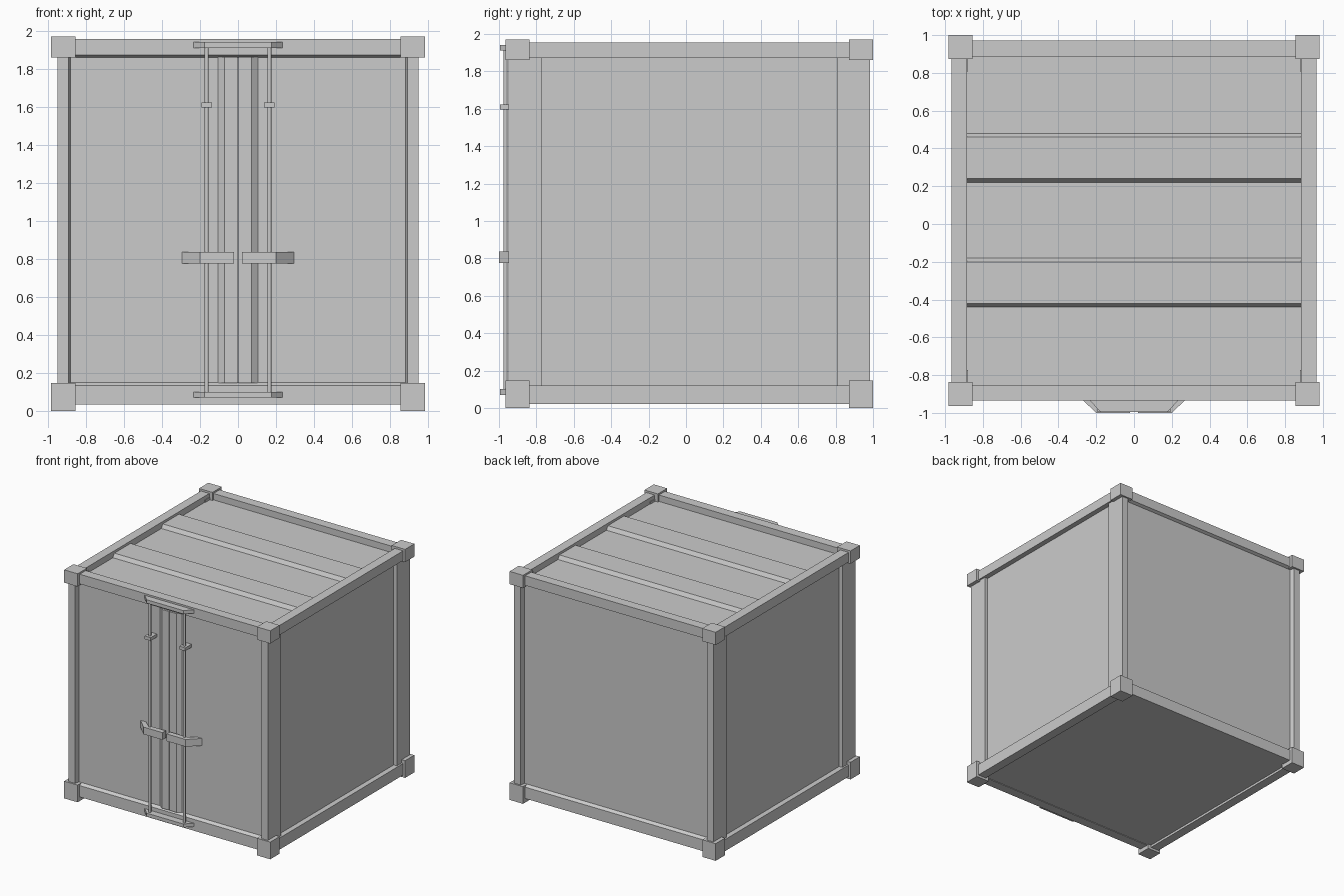
import bpy
import bmesh
import math
from mathutils import Vector

if "Cube" in bpy.data.objects:
    bpy.data.objects.remove(bpy.data.objects["Cube"], do_unlink=True)

MID = 0.0175  # middle of the container body along y

grey = bpy.data.materials.new("container grey")
grey.use_nodes = True
COLOUR = (0.6, 0.6, 0.6, 1)
grey.diffuse_color = COLOUR
grey.node_tree.nodes["Principled BSDF"].inputs["Base Color"].default_value = COLOUR


def finish(name, bm):
    bmesh.ops.recalc_face_normals(bm, faces=bm.faces)
    mesh = bpy.data.meshes.new(name)
    bm.to_mesh(mesh)
    bm.free()
    mesh.materials.append(grey)
    obj = bpy.data.objects.new(name, mesh)
    bpy.context.collection.objects.link(obj)
    return obj


def prism(name, profile, axis, start, end):
    """Extrude a 2D profile along an axis; profile is in the other two axes, in order."""
    bm = bmesh.new()
    verts = []
    for a, b in profile:
        p = [a, b]
        p.insert(axis, start)
        verts.append(bm.verts.new(p))
    face = bm.faces.new(verts)
    step = Vector((0, 0, 0))
    step[axis] = end - start
    new = bmesh.ops.extrude_face_region(bm, geom=[face])["geom"]
    bmesh.ops.translate(bm, vec=step, verts=[v for v in new if isinstance(v, bmesh.types.BMVert)])
    return finish(name, bm)


def box(name, x, y, z):
    return prism(name, [(x[0], y[0]), (x[1], y[0]), (x[1], y[1]), (x[0], y[1])], 2, *z)


def span(side, inner, outer, mid=0.0):
    return sorted((mid + side * inner, mid + side * outer))


SIDES = ((1, "left"), (-1, "right"))
ENDS = ((-1, "front"), (1, "back"))

# Body: recessed walls and floor
box("body_walls", (-0.92, 0.92), (MID - 0.928, MID + 0.928), (0.04, 1.9))

# Roof sheet with two raised ribs
LOW, HIGH = 1.9, 1.932
roof = [(-0.86, LOW - 0.03), (-0.86, LOW)]
for y in (-0.31, 0.35):
    roof += [(y - 0.13, LOW), (y - 0.11, HIGH), (y + 0.11, HIGH), (y + 0.13, LOW)]
roof += [(0.89, LOW), (0.89, LOW - 0.03)]
prism("roof_panel", roof, 0, -0.89, 0.89)

# Side rails
for s, side in SIDES:
    for level, z in (("bottom", (0.02, 0.12)), ("top", (1.87, 1.953))):
        box(f"{side}_{level}_rail", span(s, 0.885, 0.965), (MID - 0.9, MID + 0.9), z)

# End rails with a sloped edge facing the wall
for e, end in ENDS:
    inner, wall, outer = (MID + e * d for d in (0.87, 0.928, 0.953))
    prism(f"{end}_bottom_rail",
          [(inner, 0.035), (outer, 0.035), (outer, 0.133), (wall, 0.15), (inner, 0.15)], 0, -0.9, 0.9)
    prism(f"{end}_top_rail",
          [(inner, 1.955), (outer, 1.955), (outer, 1.872), (wall, 1.86), (inner, 1.86)], 0, -0.9, 0.9)

# Corner posts and corner blocks
for s, side in SIDES:
    for e, end in ENDS:
        inner, wall, outer = (MID + e * d for d in (0.79, 0.928, 0.967))
        prism(f"{end}_{side}_post",
              [(s * 0.88, inner), (s * 0.95, inner), (s * 0.95, outer), (s * 0.89, outer), (s * 0.88, wall)],
              2, 0.05, 1.92)
        for level, z in (("bottom", (0, 0.148)), ("top", (1.86, 1.97))):
            box(f"{end}_{side}_{level}_corner_block", span(s, 0.855, 0.983), span(e, 0.855, 0.982, MID), z)

# Raised door edges, meeting at a narrow seam
DOOR = MID - 0.928
for s, side in SIDES:
    prism(f"{side}_door_edge",
          [(s * 0.105, DOOR + 0.01), (s * 0.105, DOOR), (s * 0.07, DOOR - 0.025),
           (s * 0.002, DOOR - 0.025), (s * 0.002, DOOR + 0.01)], 2, 0.148, 1.862)

# Lock bars, clips and handles
for s, side in SIDES:
    bm = bmesh.new()
    bmesh.ops.create_cone(bm, cap_ends=True, segments=12, radius1=0.011, radius2=0.011, depth=1.84)
    bmesh.ops.translate(bm, vec=(s * 0.165, -0.965, 1.005), verts=bm.verts)
    bar = finish(f"{side}_lock_bar", bm)
    for face in bar.data.polygons:
        face.use_smooth = len(face.vertices) == 4
    box(f"{side}_lock_bar_clip", span(s, 0.137, 0.193), (-0.995, -0.9), (1.595, 1.623))
    prism(f"{side}_door_handle",
          [(s * 0.305, -0.9), (s * 0.2, -1.0), (s * 0.02, -1.0), (s * 0.02, -0.955),
           (s * 0.19, -0.955), (s * 0.25, -0.9)], 2, 0.775, 0.837)

# Brackets holding both lock bars
bracket = [(-0.24, -0.93), (-0.175, -0.995), (0.175, -0.995), (0.24, -0.93)]
prism("bottom_lock_bracket", bracket, 2, 0.07, 0.1)
prism("top_lock_bracket", bracket, 2, 1.91, 1.94)
